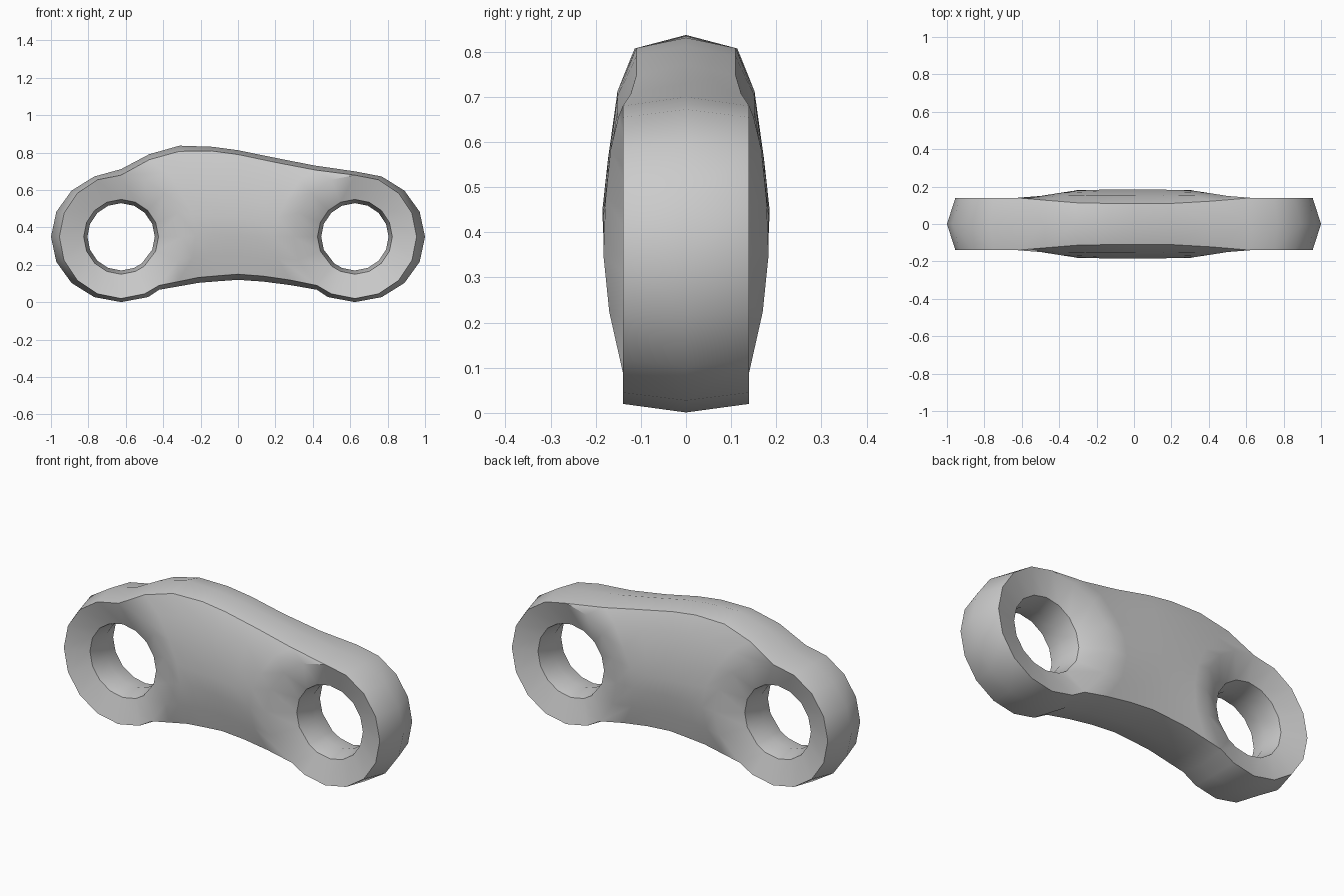
import bpy, bmesh
from math import sin, cos, radians

if "Cube" in bpy.data.objects:
    bpy.data.objects.remove(bpy.data.objects["Cube"])

CX, CZ = 0.625, 0.35
# Ring angles on the body side, with face depth there and along mid body
ROWS = [90, 67.5, 45, 22.5, 0, -22.5, -52]
RING_Y = [.14, .15, .167, .178, .183, .17, .14]
MID_Y = [.11, .152, .174, .185, .18, .162, .14]
MID_F = [1, .86, .62, .47, .33, .16, 0]
END = [90 + 22.5 * k for k in range(10)] + [308]
T = [0, .12, .25, .39, .5, .66, .83, 1]
# Edge profiles: outline on the centre plane and inset edge on the face
TOP = [(-.625, .712), (-.48, .79), (-.31, .838), (-.15, .833), (0, .813), (.2, .772), (.36, .738), (.625, .70)]
TOP_IN = [(-.625, .68), (-.47, .765), (-.31, .808), (-.15, .81), (0, .79), (.2, .748), (.36, .714), (.625, .68)]
BOT = [(-.42, .067), (-.2, .106), (0, .12), (.2, .106), (.42, .067)]
BOT_IN = [(-.42, .09), (-.2, .135), (0, .15), (.2, .135), (.42, .09)]


def at(curve, x):
    if x <= curve[0][0]:
        return curve[0][1]
    for (a, p), (b, q) in zip(curve, curve[1:]):
        if x <= b:
            return p + (q - p) * (x - a) / (b - a)
    return curve[-1][1]


bm = bmesh.new()


def ring(side, ang, rx, rz, y):
    a = radians(ang)
    return (side * (-CX + rx * cos(a)), -y, CZ + rz * sin(a))


def strips(lines):
    # Quads between successive lines of points
    grid = [[bm.verts.new(p) for p in ln] for ln in lines]
    for a, b in zip(grid, grid[1:]):
        for i in range(len(a) - 1):
            bm.faces.new((a[i], a[i + 1], b[i + 1], b[i]))


def outline(side, ang):
    if ang == 90:
        return (side * -CX, 0, at(TOP, side * -CX))
    if ang == 308:
        p = ring(side, ang, .33, .33, 0)
        return (p[0], 0, at(BOT, p[0]))
    return ring(side, ang, .375, .349, 0)


# Two eyes: hole wall, dished face, rounded end wall
for s in (1, -1):
    full = [(a, y) for a, y in zip(ROWS[::-1], RING_Y[::-1])] + [(a, .14) for a in END[1:]]
    strips([[ring(s, a, .18, .18, 0) for a, y in full],
            [ring(s, a, .2, .2, .1) for a, y in full],
            [ring(s, a, .33, .33, y) for a, y in full]])
    strips([[ring(s, a, .33, .33, .14) for a in END], [outline(s, a) for a in END]])

# Bulged web between the eyes
web = []
for ang, ry, my, mf in zip(ROWS, RING_Y, MID_Y, MID_F):
    L, R = ring(1, ang, .33, .33, ry), ring(-1, ang, .33, .33, ry)
    line = []
    for t in T:
        if t in (0, 1):
            line.append(R if t else L)
            continue
        x = L[0] + (R[0] - L[0]) * t
        lo, hi = at(BOT_IN, x), at(TOP_IN, x)
        e = L if t < .5 else R
        elo, ehi = at(BOT_IN, e[0]), at(TOP_IN, e[0])
        w = min(1, 3.5 * min(t, 1 - t))
        f = (e[2] - elo) / (ehi - elo) * (1 - w) + mf * w
        if ang == 90:
            f = 1
        if ang == -52:
            f = 0
        line.append((x, -(ry + (my - ry) * w), lo + (hi - lo) * f))
    web.append(line)
strips(web)

# Top and bottom walls of the web
strips([web[0], [(p[0], 0, at(TOP, p[0])) for p in web[0]]])
strips([web[-1], [(p[0], 0, at(BOT, p[0])) for p in web[-1]]])

# Mirror front half to the back and weld
geo = bmesh.ops.duplicate(bm, geom=bm.verts[:] + bm.edges[:] + bm.faces[:])["geom"]
for v in geo:
    if isinstance(v, bmesh.types.BMVert):
        v.co.y = -v.co.y
bmesh.ops.remove_doubles(bm, verts=bm.verts[:], dist=.0015)
bmesh.ops.recalc_face_normals(bm, faces=bm.faces[:])

me = bpy.data.meshes.new("link_plate")
bm.to_mesh(me)
bm.free()
ob = bpy.data.objects.new("link_plate", me)
bpy.context.collection.objects.link(ob)
bpy.context.view_layer.objects.active = ob
ob.select_set(True)
bpy.ops.object.shade_smooth_by_angle(angle=radians(40))
